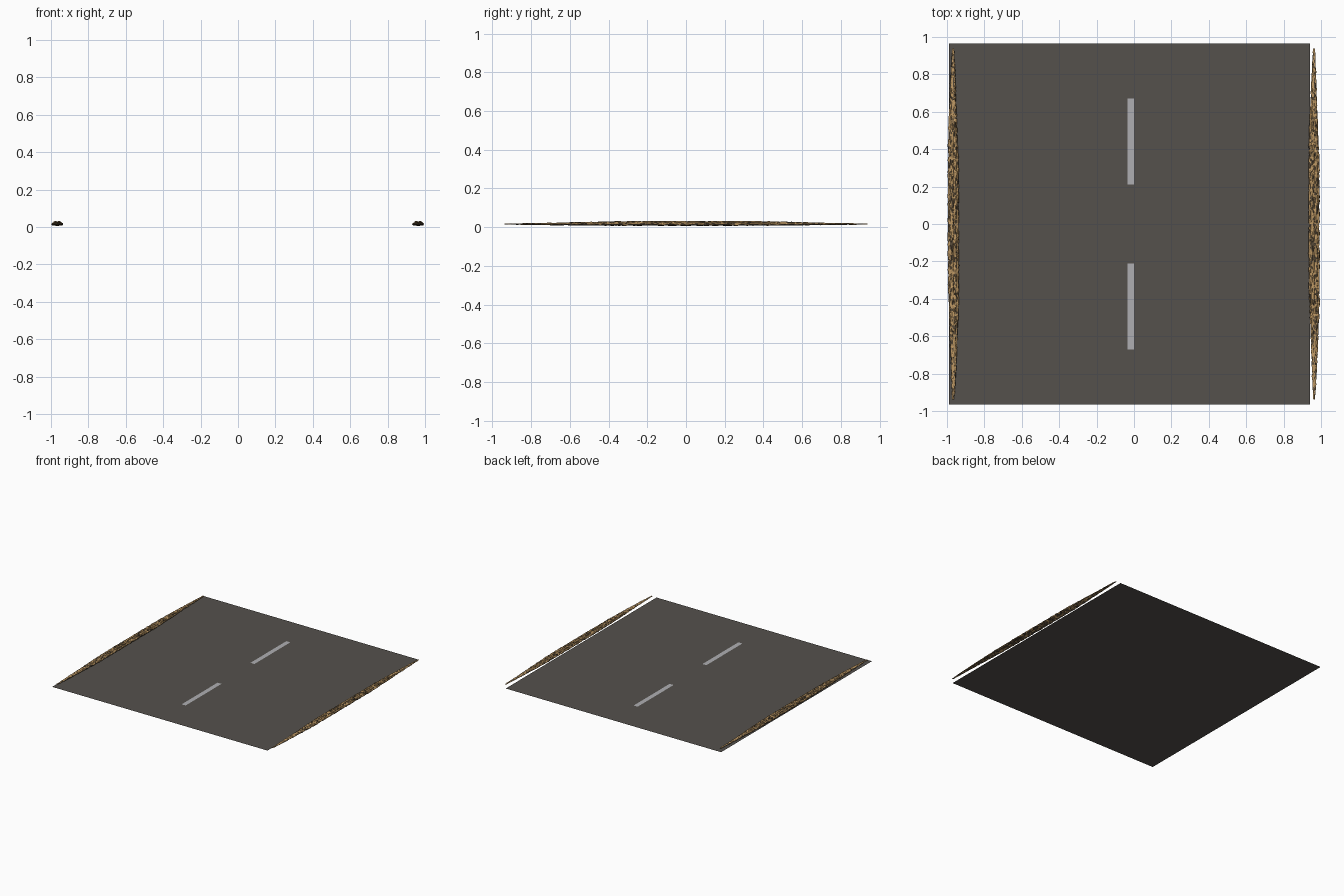
import bpy, bmesh, math, random

if "Cube" in bpy.data.objects:
    bpy.data.objects.remove(bpy.data.objects["Cube"])

random.seed(7)


def material(name, rgb):
    m = bpy.data.materials.new(name)
    m.diffuse_color = (*rgb, 1)
    m.use_nodes = True
    m.node_tree.nodes["Principled BSDF"].inputs["Base Color"].default_value = m.diffuse_color
    return m


ASPHALT = material("asphalt", (0.09, 0.083, 0.073))
PAINT = material("white_paint", (0.43, 0.43, 0.45))
TAN = material("dry_earth", (0.52, 0.32, 0.13))
BROWN = material("dark_earth", (0.10, 0.07, 0.04))


def add_object(name, bm, mats):
    me = bpy.data.meshes.new(name)
    bm.to_mesh(me)
    bm.free()
    for m in mats:
        me.materials.append(m)
    ob = bpy.data.objects.new(name, me)
    bpy.context.collection.objects.link(ob)
    return ob


def flat_panel(name, x0, x1, y0, y1, z, mat):
    bm = bmesh.new()
    pts = [(x0, y0), (x1, y0), (x1, y1), (x0, y1)]
    bm.faces.new([bm.verts.new((x, y, z)) for x, y in pts])
    return add_object(name, bm, [mat])


def strand(bm, x, z, y0, y1, rx, rz, sides=8, step=0.015):
    """Ragged, tapering tube running along y."""
    n = int((y1 - y0) / step)
    rings = []
    for i in range(n + 1):
        t = i / n
        taper = 0.25 + 0.75 * min(1, 3.5 * min(t, 1 - t)) ** 0.8
        cx = x * taper + random.uniform(-0.0015, 0.0015)
        cz = 0.016 + (z - 0.016) * taper
        ring = []
        for k in range(sides):
            a = 2 * math.pi * k / sides
            r = taper * random.uniform(0.72, 1.12)
            ring.append(bm.verts.new((cx + rx * r * math.cos(a),
                                      y0 + t * (y1 - y0) + random.uniform(-0.3, 0.3) * step,
                                      cz + rz * r * math.sin(a))))
        rings.append(ring)
    for a, b in zip(rings, rings[1:]):
        for k in range(sides):
            j = (k + 1) % sides
            f = bm.faces.new((a[k], b[k], b[j], a[j]))
            # tan on top, dark in the flanks and underneath
            upper = 0 < (k + 0.5) / sides < 0.5
            f.material_index = int(random.random() > (0.72 if upper else 0.3))
    bm.faces.new(rings[0])
    bm.faces.new(rings[-1][::-1])


# road surface and dashed centre line
flat_panel("road_surface", -0.99, 0.94, -0.965, 0.965, 0.0, ASPHALT)
for name, y in (("front_lane_dash", -0.44), ("back_lane_dash", 0.44)):
    flat_panel(name, -0.036, 0.0, y - 0.23, y + 0.23, 0.001, PAINT)

# ragged earth bank, made of a core and strands
bm = bmesh.new()
strand(bm, 0, 0.017, -0.935, 0.935, 0.023, 0.010, 12)
for x, z, y0, y1 in ((-0.019, 0.016, -0.80, 0.90), (0.019, 0.016, -0.90, 0.78),
                     (-0.009, 0.024, -0.75, 0.72), (0.010, 0.024, -0.70, 0.80)):
    strand(bm, x, z, y0, y1, 0.011, 0.008)
bmesh.ops.triangulate(bm, faces=bm.faces)
bmesh.ops.recalc_face_normals(bm, faces=bm.faces)
left = add_object("left_roadside_bank", bm, [TAN, BROWN])
left.location.x = -0.966

# same bank on the other side
right = left.copy()
right.name = "right_roadside_bank"
right.location.x = 0.963
bpy.context.collection.objects.link(right)
